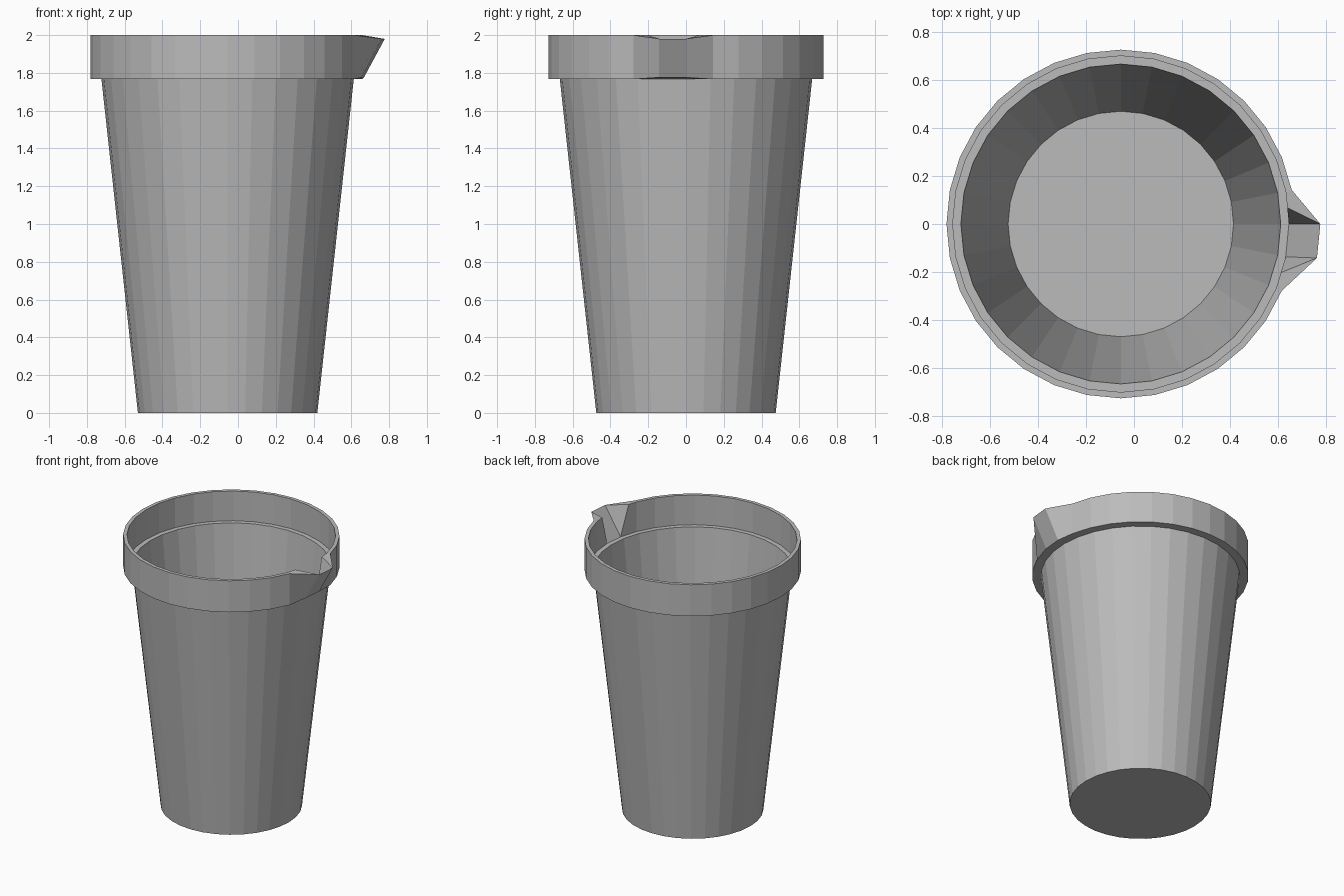
import bpy, bmesh
from math import cos, sin, tau

SIDES = 32
CENTRE_X = -0.055

cube = bpy.data.objects.get("Cube")
if cube:
    bpy.data.objects.remove(cube, do_unlink=True)

grey = bpy.data.materials.new("plain grey")
grey.use_nodes = True
colour = (0.5, 0.5, 0.5, 1)
grey.diffuse_color = colour
grey.node_tree.nodes["Principled BSDF"].inputs["Base Color"].default_value = colour

bm = bmesh.new()


def ring(radius, z):
    return [bm.verts.new((CENTRE_X + radius * cos(tau * i / SIDES),
                          radius * sin(tau * i / SIDES), z)) for i in range(SIDES)]


def bridge(a, b, skip=()):
    for i in range(SIDES):
        if i not in skip:
            j = (i + 1) % SIDES
            bm.faces.new((a[i], a[j], b[j], b[i]))


# Cup profile, from the underside up the outside and down the inside
base = ring(0.475, 0)
neck = ring(0.668, 1.767)
collar_low = ring(0.727, 1.767)
collar_top = ring(0.727, 2)
rim = ring(0.701, 2)
ledge = ring(0.701, 1.78)
mouth = ring(0.667, 1.78)
floor = ring(0.47, 0.012)

# The spout takes up three wall segments around +x
spout = (SIDES - 2, SIDES - 1, 0)
bm.faces.new(base[::-1])
bridge(base, neck)
bridge(neck, collar_low)
bridge(collar_low, collar_top)
bridge(collar_top, rim, spout)
bridge(rim, ledge, spout)
bridge(ledge, mouth)
bridge(mouth, floor)
bm.faces.new(floor)

# Pouring lip: pull two rim corners outward and slope the channel down to the ledge
for i in (0, -1):
    collar_top[i].co.x += 0.105
    collar_top[i].co.z -= 0.02
    collar_low[i].co.x -= 0.005
    collar_low[i].co.z += 0.009
for near, far in ((0, 1), (-1, -2)):
    mid = bm.verts.new((rim[near].co + rim[far].co) / 2)
    bm.faces.new((collar_top[near], collar_top[far], rim[far], mid))
    bm.faces.new((mid, collar_top[near], ledge[near]))
    bm.faces.new((rim[far], mid, ledge[near], ledge[far]))
bm.faces.new((collar_top[0], collar_top[-1], ledge[-1], ledge[0]))
bmesh.ops.delete(bm, geom=[rim[0], rim[-1]], context='VERTS')
bmesh.ops.recalc_face_normals(bm, faces=bm.faces)

mesh = bpy.data.meshes.new("measuring_cup")
bm.to_mesh(mesh)
bm.free()
mesh.materials.append(grey)
cup = bpy.data.objects.new("measuring_cup", mesh)
bpy.context.scene.collection.objects.link(cup)
